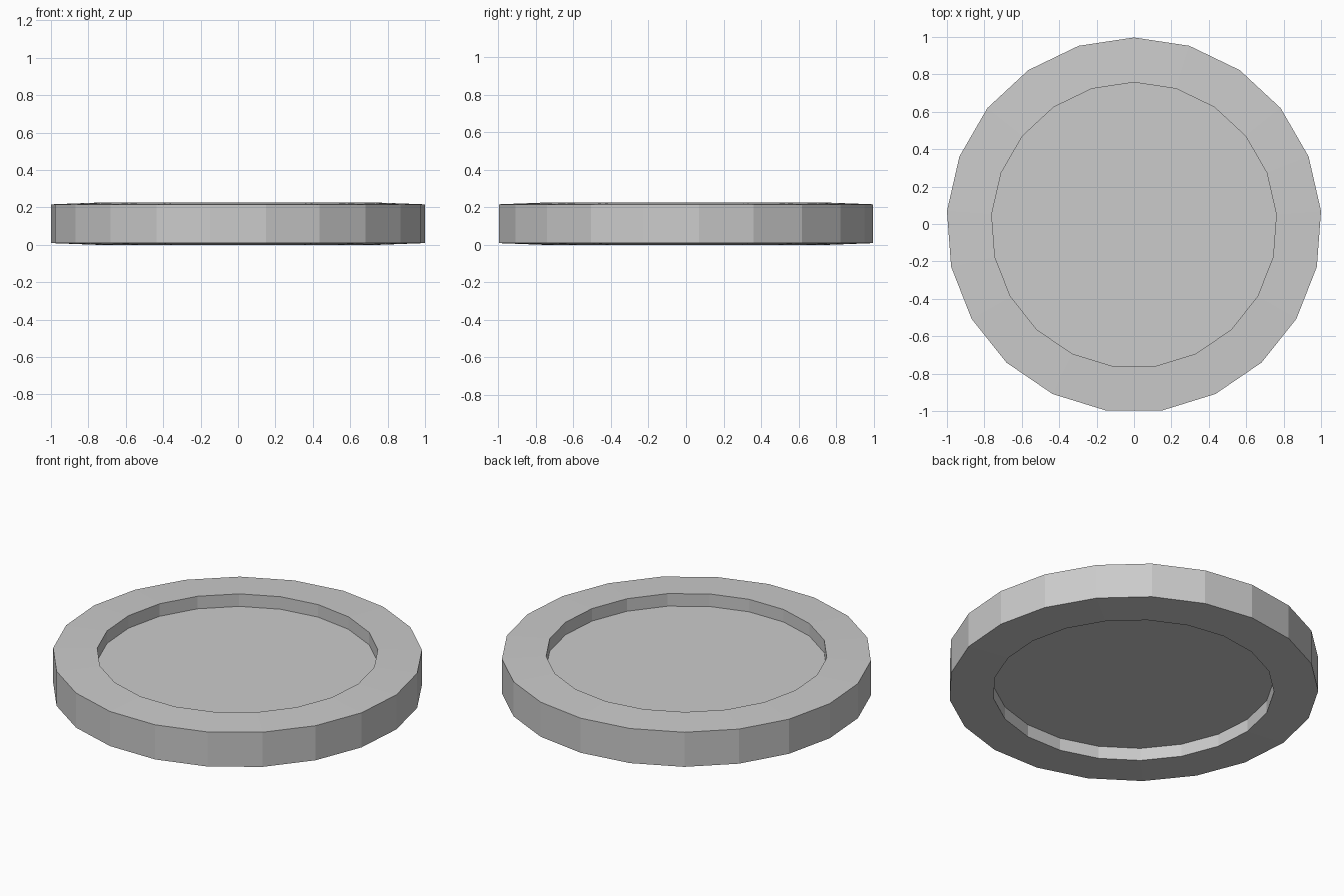
import bpy, bmesh, math

if "Cube" in bpy.data.objects:
    bpy.data.objects.remove(bpy.data.objects["Cube"])

SIDES = 21
R_OUT, R_IN = 1.0028, 0.763
Y_SHIFT = -0.0056  # centres the odd-sided outline


def ring(bm, radius, z):
    verts = []
    for i in range(SIDES):
        a = math.pi / 2 + 2 * math.pi * i / SIDES
        verts.append(bm.verts.new((radius * math.cos(a),
                                   radius * math.sin(a) + Y_SHIFT, z)))
    return verts


def lathe(name, profile):
    """Revolve a profile that runs from bottom centre to top centre, capped."""
    bm = bmesh.new()
    rings = [ring(bm, r, z) for r, z in profile]
    for low, high in zip(rings, rings[1:]):
        for i in range(SIDES):
            j = (i + 1) % SIDES
            bm.faces.new((low[i], low[j], high[j], high[i]))
    bm.faces.new(rings[0][::-1])
    bm.faces.new(rings[-1])
    bmesh.ops.recalc_face_normals(bm, faces=bm.faces)
    mesh = bpy.data.meshes.new(name)
    bm.to_mesh(mesh)
    bm.free()
    obj = bpy.data.objects.new(name, mesh)
    bpy.context.collection.objects.link(obj)
    return obj


# Disc with a slightly sloped raised rim and a recess on both sides
lathe("rimmed_disc", [
    (R_IN, 0.075), (R_IN, 0.0), (R_OUT, 0.009),
    (R_OUT, 0.216), (R_IN, 0.225), (R_IN, 0.15),
])
